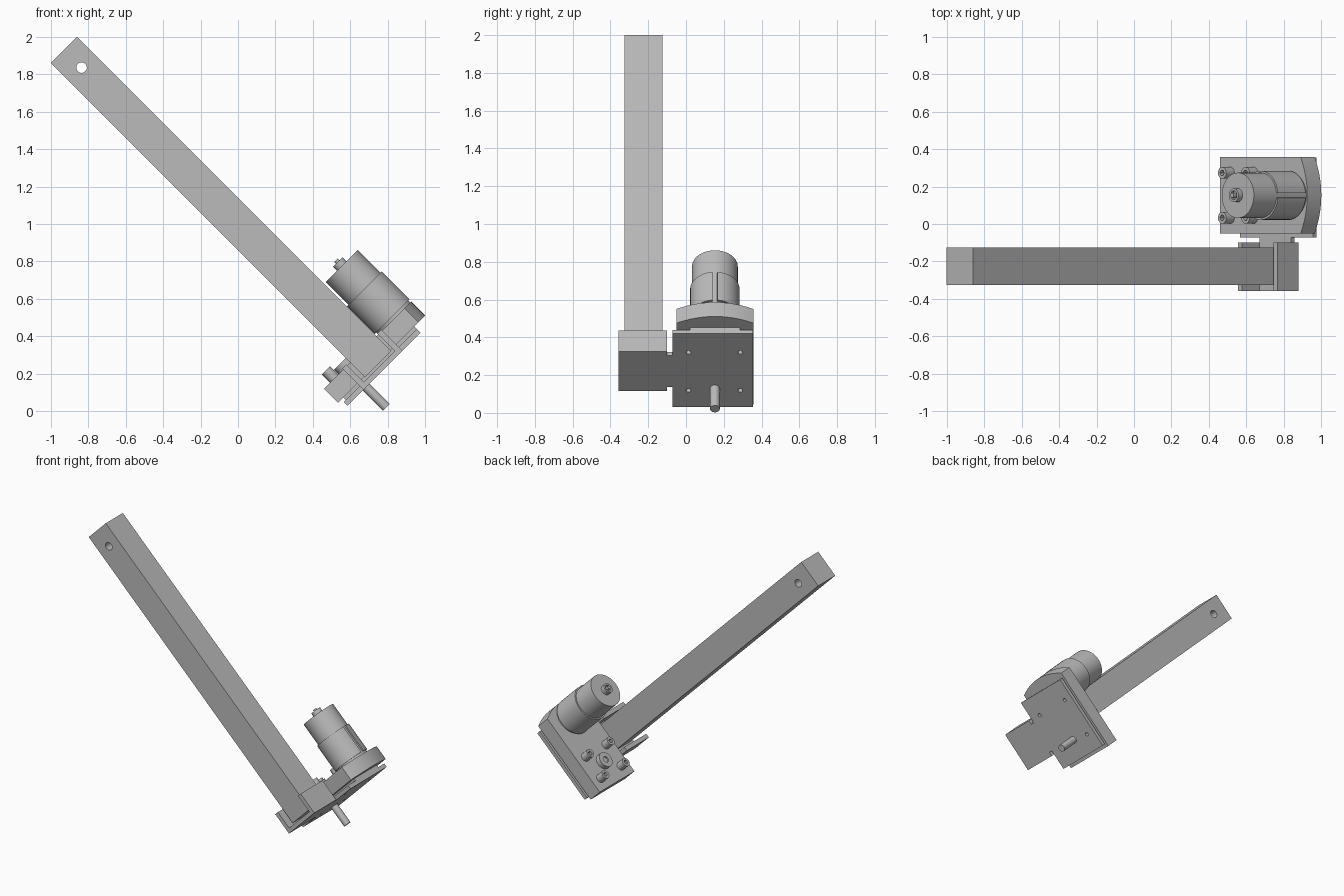
import bpy, bmesh
from math import pi, cos, sin, radians
from mathutils import Matrix, Vector

cube = bpy.data.objects.get("Cube")
if cube:
    bpy.data.objects.remove(cube)

grey = bpy.data.materials.new("plain_grey")
grey.use_nodes = True
colour = (0.5, 0.5, 0.5, 1)
grey.diffuse_color = colour
grey.node_tree.nodes["Principled BSDF"].inputs["Base Color"].default_value = colour

# Everything is built upright (x across, z along the arm), then tilted 45 degrees
TILT = Matrix.Rotation(radians(-45), 4, "Y")


def prism(name, outline, low, high):
    """Extrude an (x, y) outline from z = low to z = high."""
    bm = bmesh.new()
    face = bm.faces.new([bm.verts.new((x, y, low)) for x, y in outline])
    new = bmesh.ops.extrude_face_region(bm, geom=[face])["geom"]
    for v in new:
        if isinstance(v, bmesh.types.BMVert):
            v.co.z = high
    bmesh.ops.recalc_face_normals(bm, faces=bm.faces)
    for f in bm.faces:
        f.smooth = True
    mesh = bpy.data.meshes.new(name)
    bm.to_mesh(mesh)
    bm.free()
    mesh.materials.append(grey)
    mesh.set_sharp_from_angle(angle=radians(30))
    obj = bpy.data.objects.new(name, mesh)
    bpy.context.collection.objects.link(obj)
    obj.matrix_world = TILT
    return obj


def box(name, x, y, z):
    return prism(name, [(x[0], y[0]), (x[1], y[0]), (x[1], y[1]), (x[0], y[1])], *z)


def arc(x, y, r, start=0.0, end=2 * pi, n=48):
    return [(x + r * cos(start + (end - start) * i / n),
             y + r * sin(start + (end - start) * i / n)) for i in range(n + 1)]


def rod(name, x, y, r, low, high, n=48):
    return prism(name, arc(x, y, r, n=n)[:-1], low, high)


def cut(obj, cutters):
    """Subtract the cutters and discard them."""
    for c in cutters:
        c.hide_render = True
        mod = obj.modifiers.new("hole", "BOOLEAN")
        mod.operation = "DIFFERENCE"
        mod.solver = "EXACT"
        mod.object = c
    bpy.context.view_layer.update()
    dg = bpy.context.evaluated_depsgraph_get()
    mesh = bpy.data.meshes.new_from_object(obj.evaluated_get(dg))
    obj.modifiers.clear()
    obj.data = mesh
    mesh.set_sharp_from_angle(angle=radians(30))
    for c in cutters:
        bpy.data.objects.remove(c)


# Long square arm with a cross hole near the tip
arm = box("arm", (0.608, 0.806), (-0.325, -0.125), (-0.35, 2.022))
hole = rod("arm_hole_cutter", 0, 0, 0.028, -0.2, 0.2, 32)
hole.matrix_world = TILT @ Matrix.Translation((0.707, -0.225, 1.888)) @ Matrix.Rotation(pi / 2, 4, "X")
cut(arm, [hole])

# Mounting plate: wide motor side, narrow neck, and the arm tab
BASE, TOP = -0.392, -0.364
plate = prism("mounting_plate", [
    (0.435, 0.355), (0.435, -0.072), (0.585, -0.072), (0.585, -0.10),
    (0.555, -0.10), (0.555, -0.358), (0.85, -0.358), (0.85, -0.10),
    (0.82, -0.10), (0.82, -0.072), (0.986, -0.072), (0.986, 0.355)], BASE, TOP)
cut(plate, [rod("plate_hole_cutter", x, y, 0.013, -0.5, -0.3, 16)
            for x in (0.56, 0.845) for y in (0.013, 0.287)])

# Channel walls that hold the arm
for side, x in (("lower", (0.555, 0.585)), ("upper", (0.82, 0.85))):
    box(side + "_channel_wall", x, (-0.358, -0.10), (TOP, -0.232))

# Spacer and gearbox with a bowed end
MX, SX, CY = 0.94, 0.575, 0.153
box("spacer", (0.45, 0.985), (0.02, 0.287), (TOP, -0.346))
bow = [(1.068 - 0.05 * t * t, CY + 0.204 * t) for t in (i / 10 for i in range(-10, 11))]
prism("gearbox", [(0.41, CY + 0.204), (0.41, CY - 0.204)] + bow, -0.346, -0.24)

# Output shaft and its bearing boss
rod("output_shaft", SX, CY, 0.026, -0.545, -0.346, 32)
boss = rod("bearing_boss", SX, CY, 0.055, -0.24, -0.205)
cut(boss, [rod("boss_cutter", SX, CY, 0.022, -0.215, -0.1, 24)])

# Four socket-head bolts around the boss
for x in (-0.088, 0.088):
    for y in (-0.12, 0.12):
        bolt = rod("gearbox_bolt", SX + x, CY + y, 0.031, -0.24, -0.178, 32)
        cut(bolt, [rod("socket_cutter", SX + x, CY + y, 0.016, -0.205, -0.1, 6)])

# Motor can, split flux ring, rear collar and shaft end
rod("motor_can", MX, CY, 0.121, -0.24, 0.156, 64)
gap = 0.1
prism("flux_ring", arc(MX, CY, 0.131, gap, 2 * pi - gap)
      + arc(MX, CY, 0.119, 2 * pi - gap, gap), -0.225, -0.015)
collar = rod("motor_collar", MX, CY, 0.036, 0.156, 0.188, 32)
cut(collar, [rod("collar_cutter", MX, CY, 0.024, 0.17, 0.3, 24)])
rod("motor_shaft_end", MX, CY, 0.013, 0.156, 0.2, 20)
